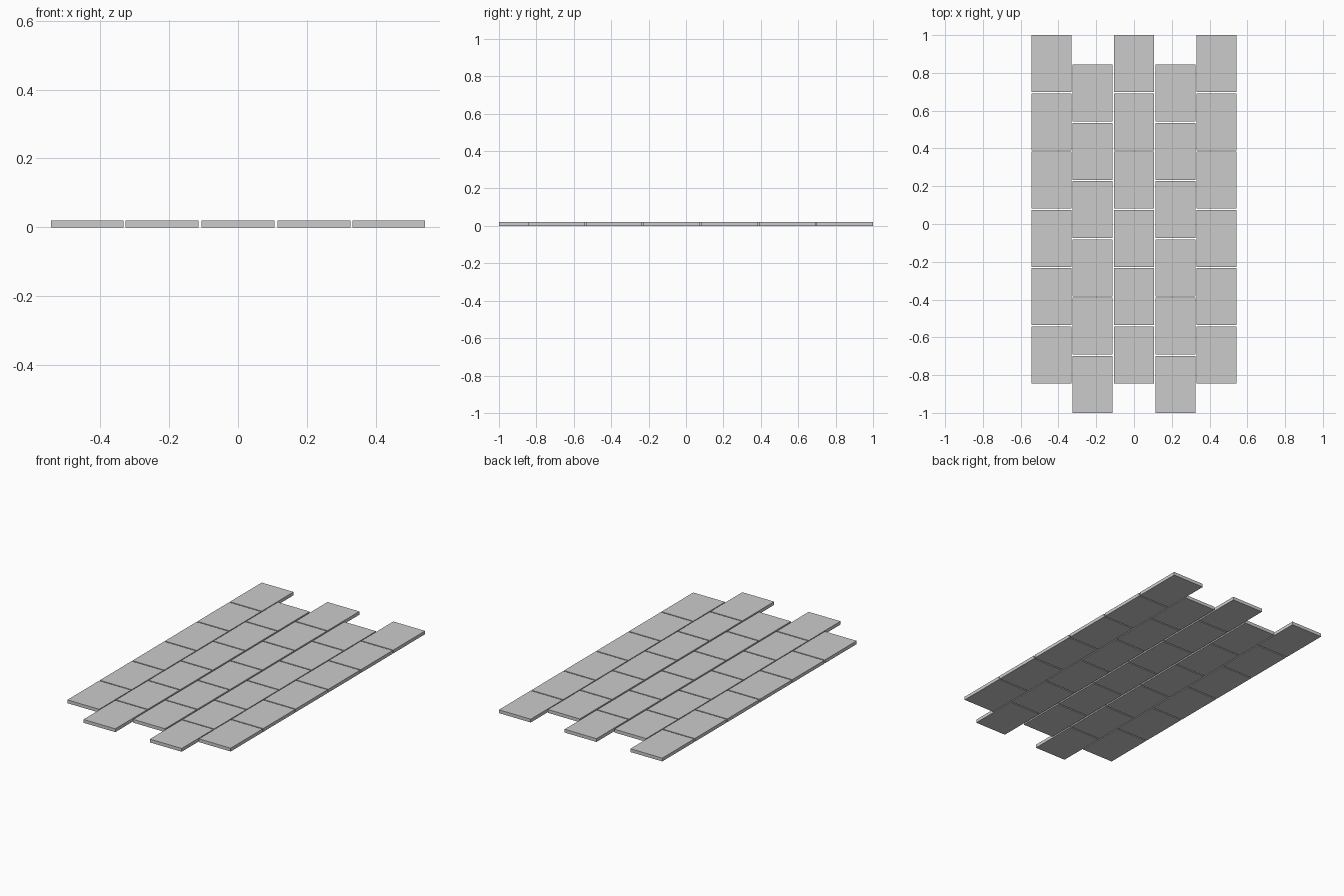
import bpy, bmesh

if "Cube" in bpy.data.objects:
    bpy.data.objects.remove(bpy.data.objects["Cube"])

WIDTH, LENGTH, HEIGHT = 0.211, 0.3015, 0.02
PITCH = 0.3085                      # spacing of pavers along a column
COLUMNS = [-0.437, -0.2205, 0.0, 0.2205, 0.437]
ROWS = 6

# one flat paver, shared by every slab
mesh = bpy.data.meshes.new("paver")
bm = bmesh.new()
bmesh.ops.create_cube(bm, size=1)
bmesh.ops.scale(bm, vec=(WIDTH, LENGTH, HEIGHT), verts=bm.verts)
bmesh.ops.translate(bm, vec=(0, 0, HEIGHT / 2), verts=bm.verts)
bm.to_mesh(mesh)
bm.free()

# running bond: alternate columns start at the back or at the front
for c, x in enumerate(COLUMNS):
    direction = -1 if c % 2 == 0 else 1
    for r in range(ROWS):
        paver = bpy.data.objects.new(f"paver_column_{c + 1}_row_{r + 1}", mesh)
        paver.location = (x, direction * (-1 + LENGTH / 2 + r * PITCH), 0)
        bpy.context.collection.objects.link(paver)
